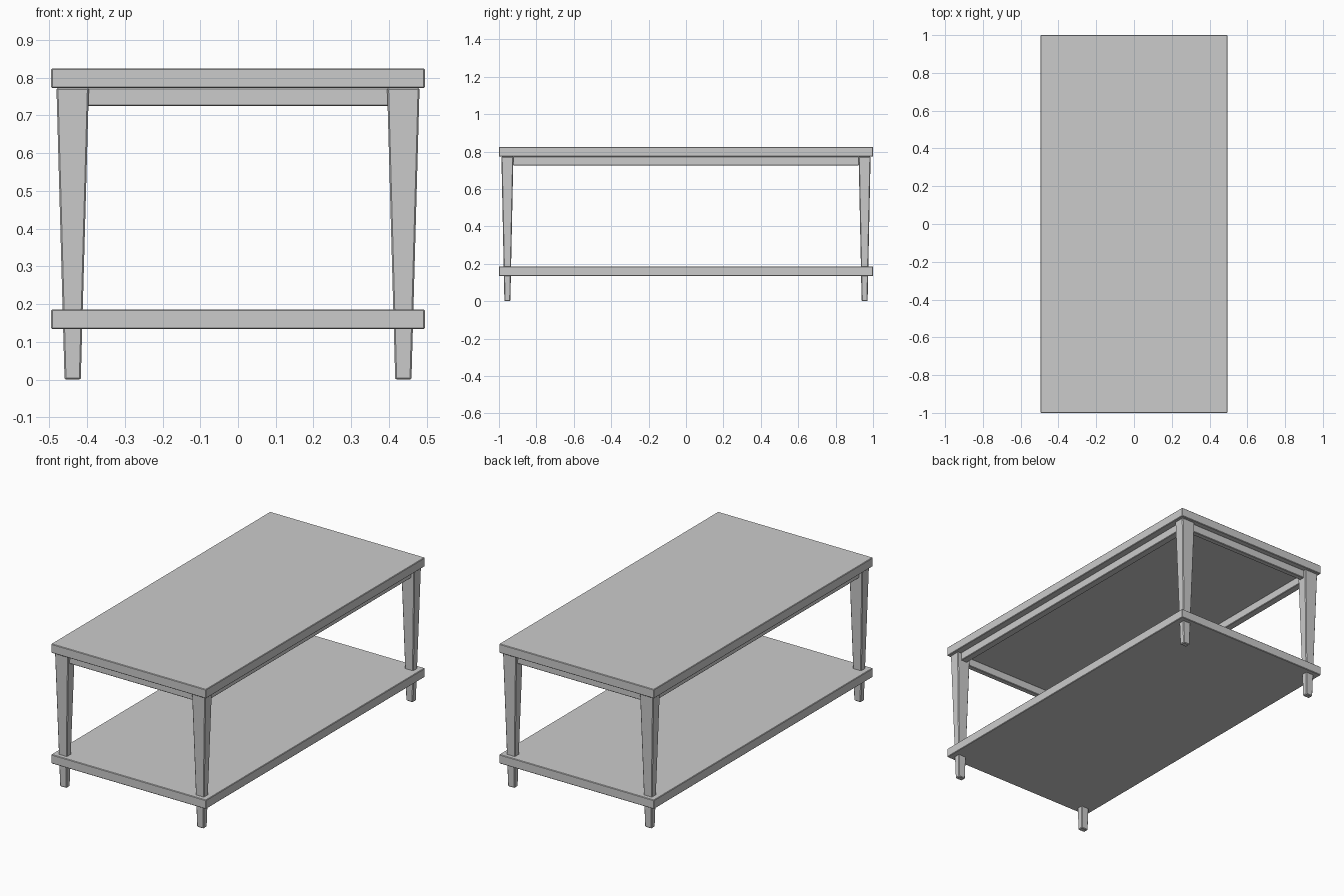
import bpy, bmesh
from mathutils import Vector

if "Cube" in bpy.data.objects:
    bpy.data.objects.remove(bpy.data.objects["Cube"])


def block(name, centre, size, taper=1.0, bevel=0.003):
    """Box with a narrow bevel; taper scales its lower end."""
    bm = bmesh.new()
    bmesh.ops.create_cube(bm, size=1.0)
    for v in bm.verts:
        k = taper if v.co.z < 0 else 1.0
        v.co = Vector((v.co.x * size[0] * k, v.co.y * size[1] * k, v.co.z * size[2]))
    mesh = bpy.data.meshes.new(name)
    bm.to_mesh(mesh)
    bm.free()
    obj = bpy.data.objects.new(name, mesh)
    obj.location = centre
    bpy.context.collection.objects.link(obj)
    mod = obj.modifiers.new("edge_bevel", 'BEVEL')
    mod.width = bevel
    mod.segments = 1
    return obj


LEG_X, LEG_Y = 0.438, 0.955
UNDERSIDE = 0.773

# Table top and lower shelf
block("table_top", (0, 0, 0.799), (0.99, 2.0, 0.052))
block("lower_shelf", (0, 0, 0.160), (0.99, 2.0, 0.052))

# Four tapered legs, passing through the shelf
for sx, side in ((-1, "left"), (1, "right")):
    for sy, end in ((-1, "front"), (1, "back")):
        block(f"{end}_{side}_leg", (sx * LEG_X, sy * LEG_Y, UNDERSIDE / 2),
              (0.086, 0.064, UNDERSIDE), taper=0.5, bevel=0.004)

# Apron rails between the legs, under the top
for s, end, side in ((-1, "front", "left"), (1, "back", "right")):
    block(f"{end}_apron", (0, s * LEG_Y, 0.749), (0.80, 0.032, 0.048))
    block(f"{side}_apron", (s * LEG_X, 0, 0.749), (0.042, 1.85, 0.048))
